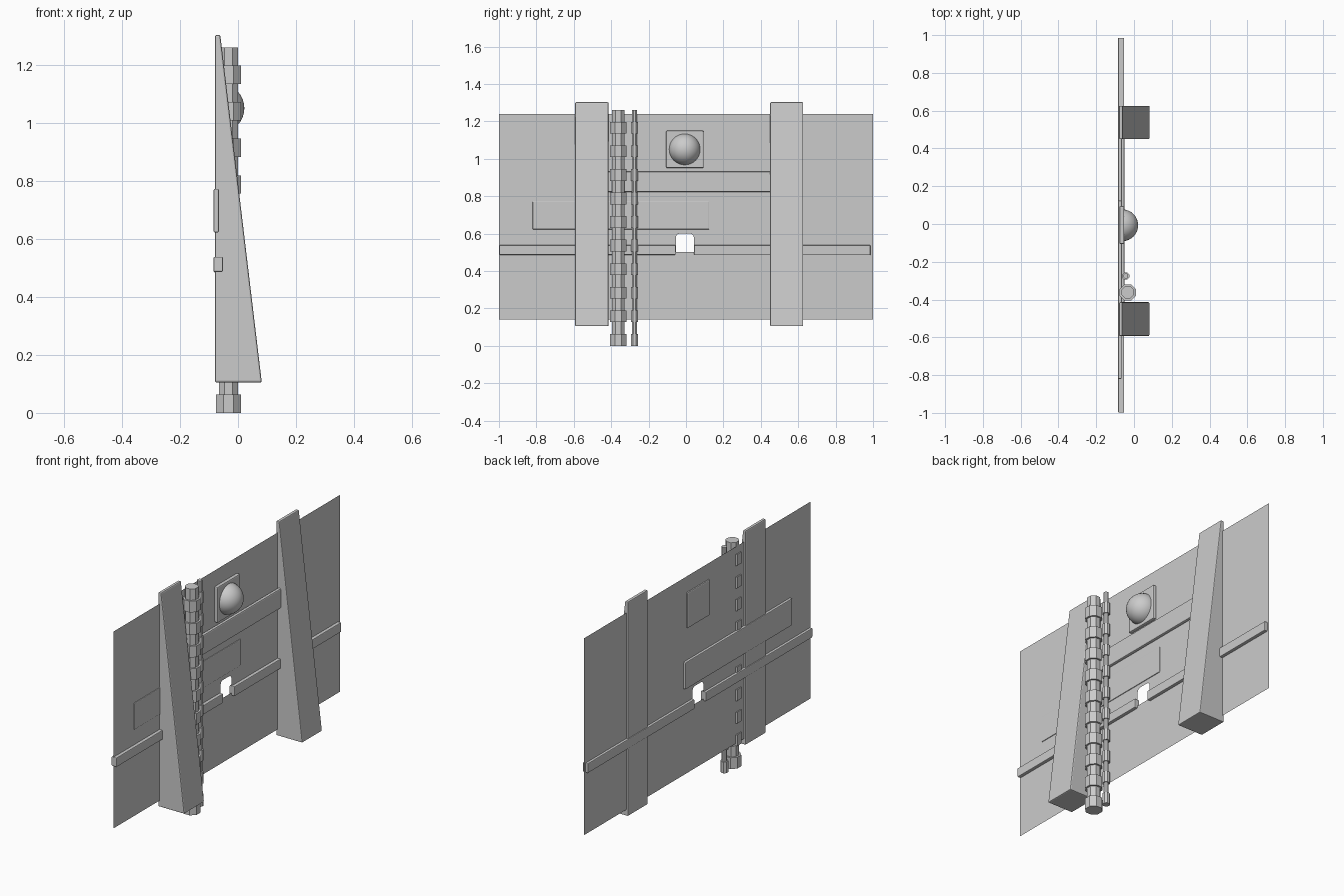
import bpy, bmesh, math
from mathutils import Matrix

if "Cube" in bpy.data.objects:
    bpy.data.objects.remove(bpy.data.objects["Cube"])

def finish(bm, name, bevel=0, smooth=False, solid=True):
    if solid:
        bmesh.ops.recalc_face_normals(bm, faces=bm.faces)
    me = bpy.data.meshes.new(name)
    bm.to_mesh(me)
    bm.free()
    ob = bpy.data.objects.new(name, me)
    bpy.context.collection.objects.link(ob)
    if bevel:
        m = ob.modifiers.new("bevel", 'BEVEL')
        m.width, m.segments = bevel, 2
    if smooth:
        for p in me.polygons:
            p.use_smooth = True
    return ob

def extrude_y(name, profile, y0, y1, bevel):
    """Solid from an (x, z) profile swept along y."""
    bm = bmesh.new()
    a = [bm.verts.new((x, y0, z)) for x, z in profile]
    b = [bm.verts.new((x, y1, z)) for x, z in profile]
    bm.faces.new(a)
    bm.faces.new(b[::-1])
    for i in range(len(a)):
        j = (i + 1) % len(a)
        bm.faces.new((a[j], a[i], b[i], b[j]))
    return finish(bm, name, bevel)

def board(name, x0, x1, y0, y1, z0, z1, bevel=0.004):
    return extrude_y(name, [(x0, z0), (x1, z0), (x1, z1), (x0, z1)], y0, y1, bevel)

# thin wall sheet: two halves meeting around the small arched hole
MID, PX = -0.006, -0.070
bm = bmesh.new()
for s, edge in ((-1, -1.0), (1, 1.0)):
    r = 0.02
    arch = [(MID + s * (0.048 - r + r * math.cos(t)), 0.60 - r + r * math.sin(t))
            for t in (0, math.pi / 6, math.pi / 3, math.pi / 2)]
    pts = [(edge, 0.14), (MID, 0.14), (MID, 0.50), (MID + s * 0.048, 0.50)] + arch
    pts += [(MID, 0.60), (MID, 1.24), (edge, 1.24)]
    vs = [bm.verts.new((PX, y, z)) for y, z in pts]
    bm.faces.new(vs if s < 0 else vs[::-1])
bmesh.ops.remove_doubles(bm, verts=bm.verts, dist=1e-5)
bmesh.ops.recalc_face_normals(bm, faces=bm.faces)
if bm.faces[:][0].normal.x < 0:
    bmesh.ops.reverse_faces(bm, faces=bm.faces)
finish(bm, "wall_sheet", solid=False)

# tapered buttresses
wedge = [(-0.079, 0.105), (0.082, 0.105), (-0.061, 1.302), (-0.079, 1.302)]
extrude_y("buttress_left", wedge, -0.593, -0.414, 0.006)
extrude_y("buttress_right", wedge, 0.45, 0.626, 0.004)

# horizontal rails and planks
board("rail_left", -0.084, -0.052, -0.998, -0.056, 0.486, 0.538)
board("rail_right", -0.084, -0.052, 0.044, 0.986, 0.484, 0.538)
board("upper_plank", -0.069, -0.050, -0.50, 0.50, 0.822, 0.932, 0.006)
board("rear_plank", -0.084, -0.066, -0.82, 0.124, 0.622, 0.772)

# ribbed pipes: alternating thick collars and thin shaft sections
def ribbed_pipe(name, cx, cy, collar, shaft, steps=20, height=1.26):
    bm = bmesh.new()
    h = height / steps
    rings = []
    for k in range(steps):
        rad = (shaft if k % 2 else collar) / math.cos(math.pi / 8)
        for z in (k * h, (k + 1) * h):
            rings.append([bm.verts.new((cx + rad * math.cos((i + .5) * math.pi / 4),
                                        cy + rad * math.sin((i + .5) * math.pi / 4), z))
                          for i in range(8)])
    for a, b in zip(rings, rings[1:]):
        for i in range(8):
            j = (i + 1) % 8
            bm.faces.new((a[i], a[j], b[j], b[i]))
    bm.faces.new(rings[0][::-1])
    bm.faces.new(rings[-1])
    return finish(bm, name)

ribbed_pipe("large_pipe", -0.033, -0.362, 0.043, 0.033)
ribbed_pipe("small_pipe", -0.044, -0.276, 0.019, 0.013)

# lamp: square base plate and half dome
board("lamp_plate", -0.077, -0.052, -0.106, 0.094, 0.95, 1.15, 0.006)
bm = bmesh.new()
bmesh.ops.create_uvsphere(bm, u_segments=32, v_segments=16, radius=0.084)
bmesh.ops.delete(bm, geom=[v for v in bm.verts if v.co.z < -0.001], context='VERTS')
bmesh.ops.transform(bm, matrix=Matrix.Translation((-0.062, -0.007, 1.05))
                    @ Matrix.Rotation(math.pi / 2, 4, 'Y'), verts=bm.verts)
finish(bm, "lamp_dome", smooth=True)
